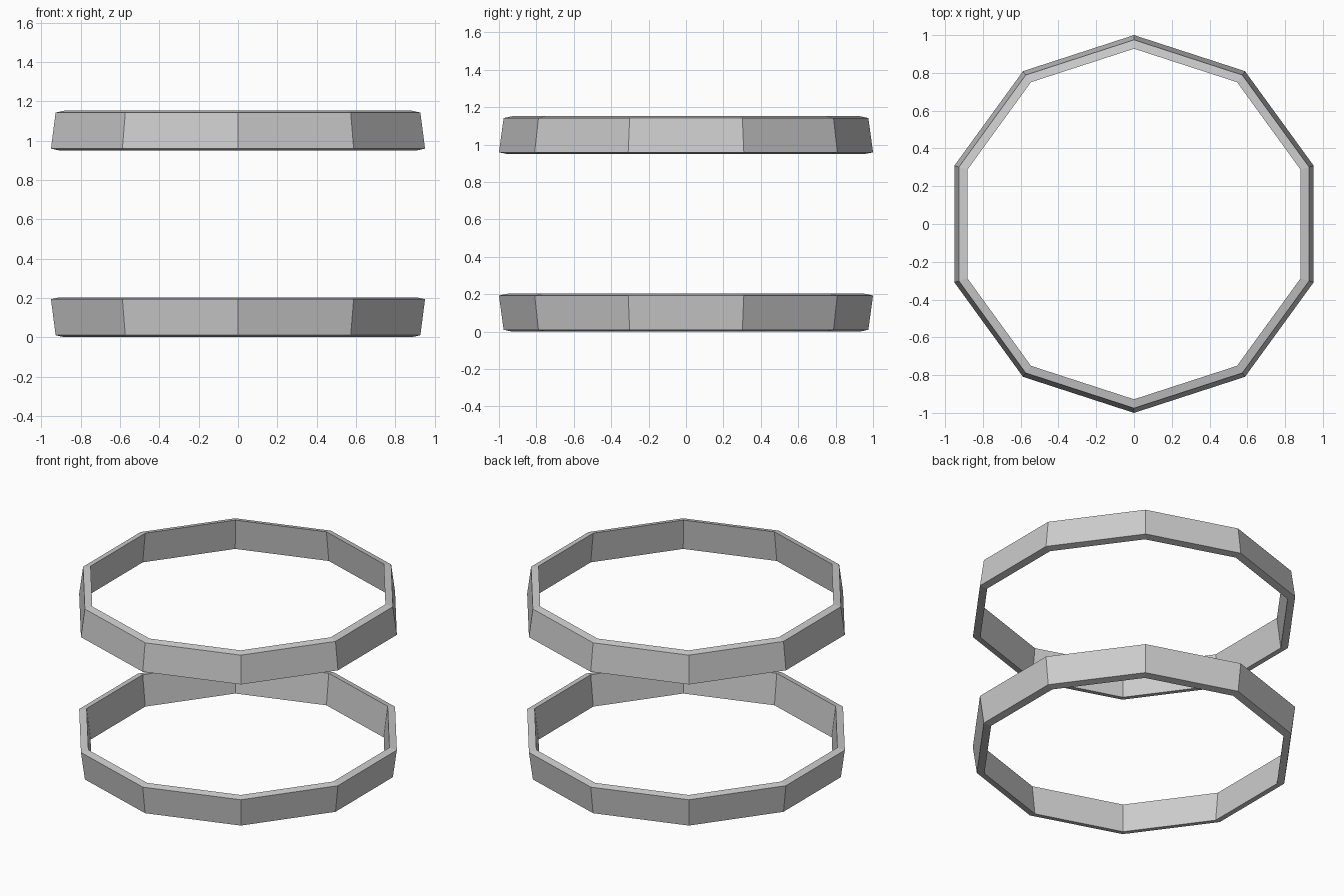
import bpy, bmesh, math

if "Cube" in bpy.data.objects:
    bpy.data.objects.remove(bpy.data.objects["Cube"])

SIDES = 10
# Band cross-section (radius, height): outer low, outer high, inner high, inner low
PROFILE = [(0.975, 0.01), (1.0, 0.193), (0.953, 0.203), (0.928, 0.0)]


def make_band(name, profile):
    """Sweep a closed cross-section around z with flat sides."""
    bm = bmesh.new()
    rings = []
    for i in range(SIDES):
        a = math.pi / 2 + 2 * math.pi * i / SIDES
        rings.append([bm.verts.new((r * math.cos(a), r * math.sin(a), z))
                      for r, z in profile])
    n = len(profile)
    for i in range(SIDES):
        a, b = rings[i], rings[(i + 1) % SIDES]
        for j in range(n):
            k = (j + 1) % n
            bm.faces.new((a[j], b[j], b[k], a[k]))
    bmesh.ops.recalc_face_normals(bm, faces=bm.faces)
    mesh = bpy.data.meshes.new(name)
    bm.to_mesh(mesh)
    bm.free()
    obj = bpy.data.objects.new(name, mesh)
    bpy.context.collection.objects.link(obj)
    return obj


# Lower band flares upward; upper band is its mirror image
make_band("lower_band", PROFILE)
make_band("upper_band", [(r, 1.152 - z) for r, z in PROFILE])
